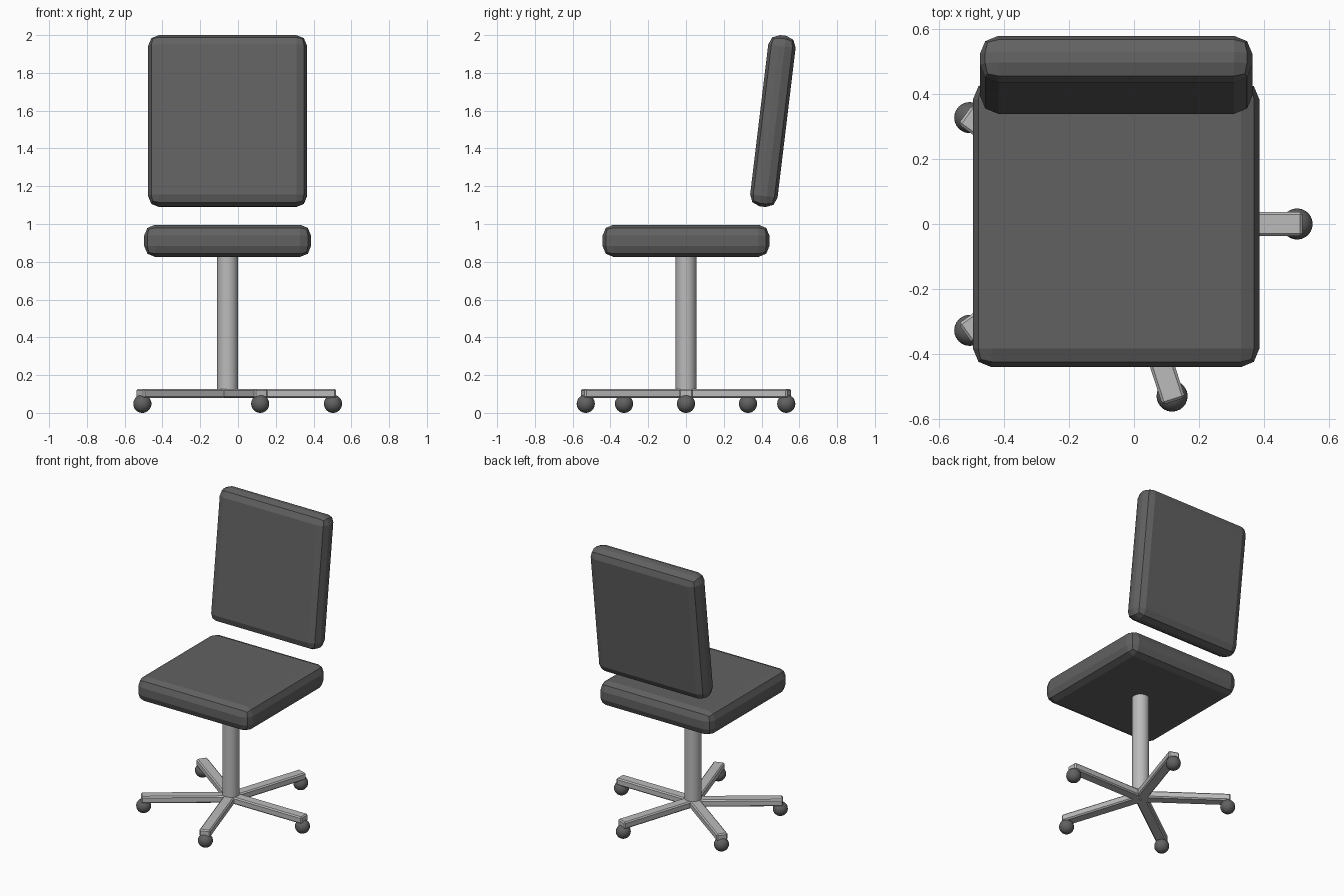
import bpy
import bmesh
import math
from mathutils import Matrix, Vector

if "Cube" in bpy.data.objects:
    bpy.data.objects.remove(bpy.data.objects["Cube"])

CX = -0.055  # column axis; the five-arm base is lopsided about x = 0


def material(name, shade):
    m = bpy.data.materials.new(name)
    m.diffuse_color = (shade, shade, shade, 1)
    m.use_nodes = True
    m.node_tree.nodes["Principled BSDF"].inputs["Base Color"].default_value = m.diffuse_color
    return m


dark = material("dark_padding", 0.12)
metal = material("light_metal", 0.5)


def finish(name, bm, mat, smooth=False):
    mesh = bpy.data.meshes.new(name)
    bm.to_mesh(mesh)
    bm.free()
    for p in mesh.polygons:
        p.use_smooth = smooth
    mesh.materials.append(mat)
    obj = bpy.data.objects.new(name, mesh)
    bpy.context.collection.objects.link(obj)
    return obj


def box(name, size, offset, mat, bevel, segments):
    bm = bmesh.new()
    bmesh.ops.create_cube(bm, size=1)
    bmesh.ops.scale(bm, vec=size, verts=bm.verts)
    bmesh.ops.translate(bm, vec=offset, verts=bm.verts)
    obj = finish(name, bm, mat)
    mod = obj.modifiers.new("rounded_edges", 'BEVEL')
    mod.width, mod.segments = bevel, segments
    return obj


# padded seat and tilted backrest
seat = box("seat", (0.883, 0.883, 0.17), (0, 0, 0), dark, 0.057, 2)
seat.location = (CX, 0, 0.911)
backrest = box("backrest", (0.841, 0.146, 0.913), (0, 0, 0), dark, 0.057, 2)
backrest.location = (CX, 0.46, 1.545)
backrest.rotation_euler.x = -0.12

# column
bm = bmesh.new()
bmesh.ops.create_cone(bm, cap_ends=True, segments=32, radius1=0.055,
                      radius2=0.055, depth=0.75)
column = finish("column", bm, metal)
column.location = (CX, 0, 0.475)
for p in column.data.polygons:
    p.use_smooth = len(p.vertices) == 4
for e in column.data.edges:
    e.use_edge_sharp = abs(column.data.vertices[e.vertices[0]].co.z
                           - column.data.vertices[e.vertices[1]].co.z) < 0.01

# star base: five arms, each with a ball caster
for i in range(5):
    angle = i * math.tau / 5
    arm = box(f"base_arm_{i + 1}", (0.575, 0.074, 0.049), (0.2875, 0, 0),
              metal, 0.008, 1)
    arm.location = (CX, 0, 0.1025)
    arm.rotation_euler.z = angle

    bm = bmesh.new()
    bmesh.ops.create_uvsphere(bm, u_segments=24, v_segments=16, radius=0.048)
    caster = finish(f"caster_{i + 1}", bm, dark, True)
    spot = Matrix.Rotation(angle, 3, 'Z') @ Vector((0.558, 0, 0.048))
    caster.location = spot + Vector((CX, 0, 0))
